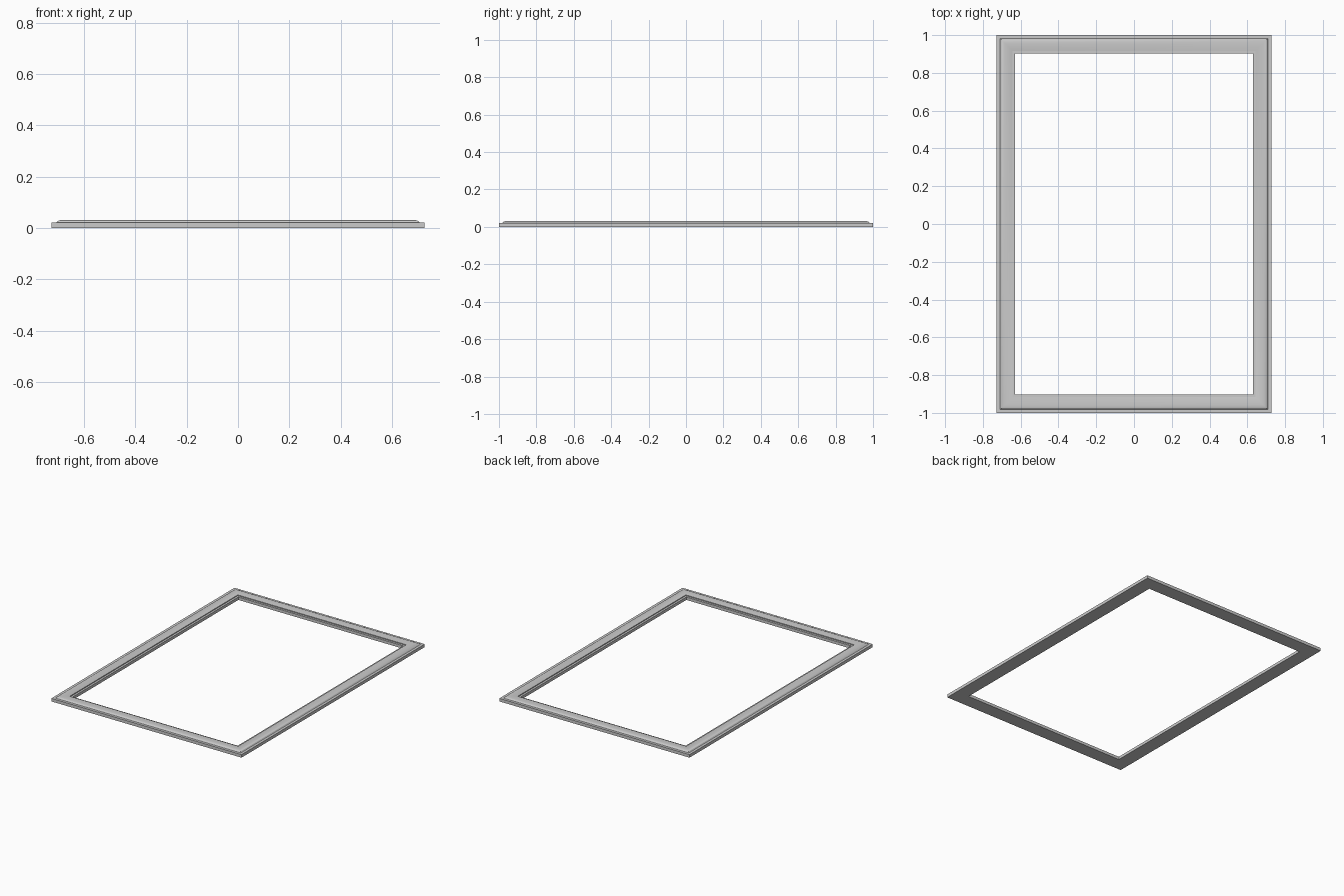
import bpy, bmesh, math

if "Cube" in bpy.data.objects:
    bpy.data.objects.remove(bpy.data.objects["Cube"])

HX, HY = 0.727, 1.0

# moulding cross-section: (distance inward from outer edge, height)
profile = [(0, 0), (0, 0.021), (0.018, 0.021), (0.021, 0.0235)]
# rounded outer shoulder
for i in range(1, 7):
    a = math.radians(15 * i)
    profile.append((0.043 - 0.022 * math.cos(a), 0.0235 + 0.0075 * math.sin(a)))
# crown easing down to the inner step and lip
profile += [(0.055, 0.0305), (0.068, 0.029), (0.083, 0.026),
            (0.083, 0.02), (0.097, 0.02), (0.097, 0)]

# sweep the section round the rectangle with mitred corners
bm = bmesh.new()
rings = []
for sx, sy in [(-1, -1), (1, -1), (1, 1), (-1, 1)]:
    rings.append([bm.verts.new((sx * (HX - d), sy * (HY - d), z)) for d, z in profile])
n = len(profile)
for c in range(4):
    a, b = rings[c], rings[(c + 1) % 4]
    for i in range(n):
        j = (i + 1) % n
        bm.faces.new((a[i], b[i], b[j], a[j]))
bmesh.ops.recalc_face_normals(bm, faces=bm.faces)
mesh = bpy.data.meshes.new("picture_frame")
bm.to_mesh(mesh)
bm.free()
frame = bpy.data.objects.new("picture_frame", mesh)
bpy.context.collection.objects.link(frame)
bpy.context.view_layer.objects.active = frame
frame.select_set(True)
bpy.ops.object.shade_smooth_by_angle(angle=math.radians(30))
